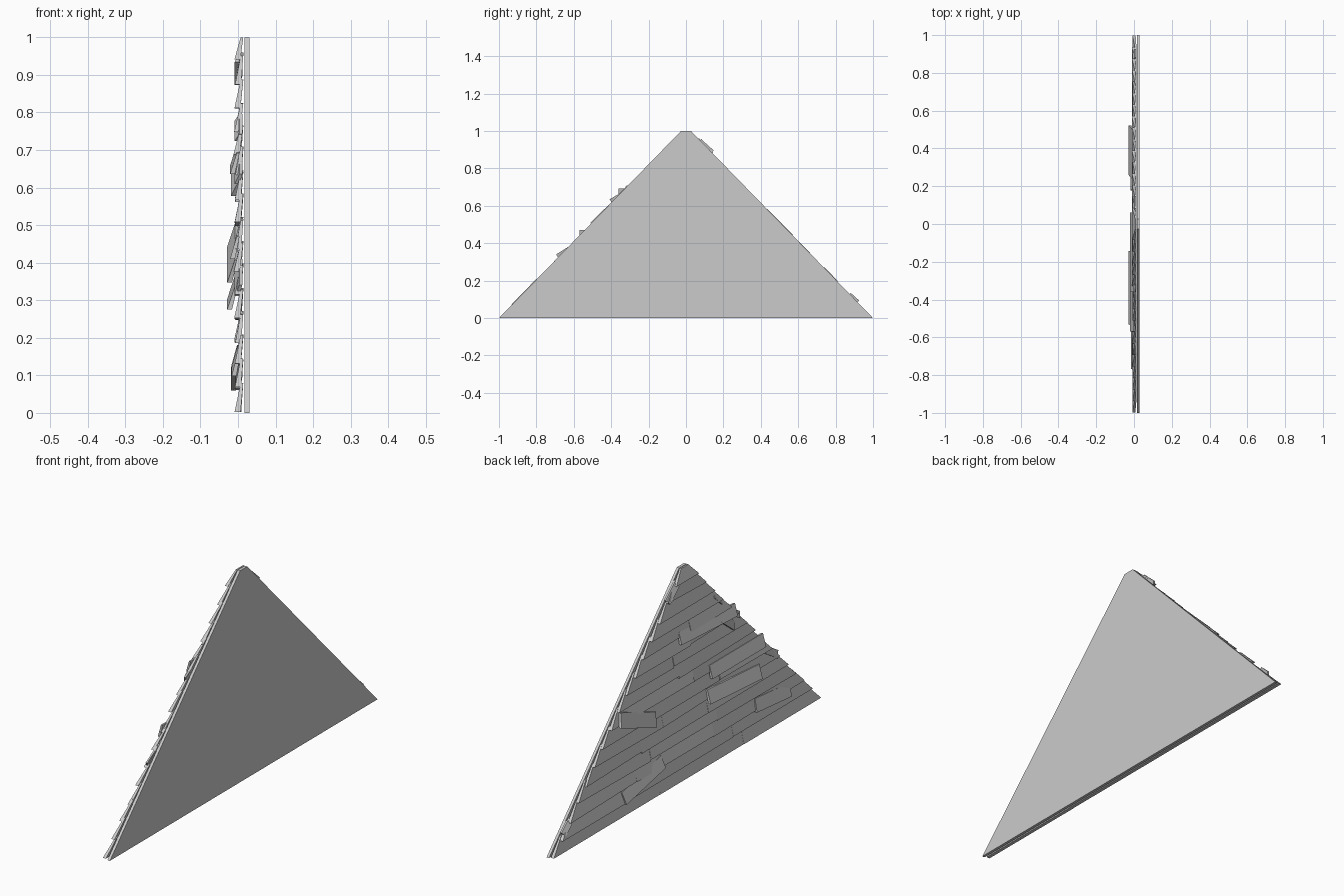
import bpy, bmesh, random
from math import radians, sin, cos

if "Cube" in bpy.data.objects:
    bpy.data.objects.remove(bpy.data.objects["Cube"])

random.seed(4)
ROWS = 16
PITCH = 1.0 / ROWS


def half(z):
    """Half width of the gable at height z."""
    return 1 - 0.973 * max(0, min(1, z))


def make(name, verts, faces):
    me = bpy.data.meshes.new(name)
    me.from_pydata(verts, [], faces)
    bm = bmesh.new()
    bm.from_mesh(me)
    bmesh.ops.recalc_face_normals(bm, faces=bm.faces)
    bm.to_mesh(me)
    bm.free()
    ob = bpy.data.objects.new(name, me)
    bpy.context.collection.objects.link(ob)
    return ob


BOX = [(0, 1, 2, 3), (4, 7, 6, 5), (0, 4, 5, 1), (1, 5, 6, 2), (2, 6, 7, 3), (3, 7, 4, 0)]


def slab(name, quad, outer, inner):
    """quad: (y, z) corners; outer and inner: x at each corner."""
    v = [(x, y, z) for x, (y, z) in zip(outer, quad)]
    v += [(x, y, z) for x, (y, z) in zip(inner, quad)]
    return make(name, v, BOX)


def board(name, quad, push=0.0):
    """Wedge clapboard: thick lower edge leaning out, thin upper edge."""
    slab(name, quad, [-0.009 - push, -0.009 - push, 0.007, 0.007],
         [0.007 - push, 0.007 - push, 0.014, 0.014])


def loose(name, y, z, length, height, angle, push):
    """Crooked board nailed over the rows."""
    a = radians(angle)
    pts = [(-length / 2, -height / 2), (length / 2, -height / 2),
           (length / 2, height / 2), (-length / 2, height / 2)]
    quad = [(y + u * cos(a) - w * sin(a), z + u * sin(a) + w * cos(a)) for u, w in pts]
    slab(name, quad, [-0.013 - push] * 2 + [0.001 - push * 0.6] * 2,
         [-push] * 2 + [0.009 - push * 0.6] * 2)


# Backing wall
slab("gable_panel", [(-1, 0), (1, 0), (0.027, 1), (-0.027, 1)], [0.017] * 4, [0.03] * 4)

# Overlapping clapboard rows, split into uneven lengths
for r in range(ROWS):
    z0 = r * PITCH + 0.003
    z1 = min(z0 + 0.076, 1.0)
    w0, w1 = half(z0), half(z1)
    n = 3 if w0 > 0.6 else 2 if w0 > 0.3 else 1
    cuts = [-1] + [-1 + 2 * (i + random.uniform(-0.25, 0.25)) / n for i in range(1, n)] + [1]
    for i in range(n):
        j = [random.uniform(-0.006, 0.006) if 0 < r < ROWS - 1 else 0 for _ in range(2)]
        a, b = cuts[i], cuts[i + 1]
        # inner joints are upright, outer ends follow the roof slope
        ya = (-w0, -w1) if i == 0 else (a * w0, a * w0)
        yb = (w0, w1) if i == n - 1 else (b * w0, b * w0)
        board(f"clapboard_{r}_{i}",
              [(ya[0], z0 + j[0]), (yb[0], z0 + j[1]),
               (yb[1], z1 + j[1]), (ya[1], z1 + j[0])],
              random.uniform(-0.002, 0.003))

# Crooked repair boards: y, z, length, height, angle, push
repairs = [
    (0.38, 0.425, 0.28, 0.065, 20, 0.016), (-0.34, 0.32, 0.39, 0.062, 4, 0.016),
    (-0.15, 0.675, 0.42, 0.055, 3, 0.008), (-0.30, 0.63, 0.12, 0.04, 38, 0.006),
    (0.33, 0.12, 0.30, 0.06, -12, 0.006), (-0.64, 0.14, 0.26, 0.06, 5, 0.004),
    (-0.37, 0.44, 0.40, 0.06, 0, 0.008),
]
for k, p in enumerate(repairs):
    loose(f"repair_board_{k}", *p)

# Splinters poking past the roof slope: y, z, length, height, angle
for k, (y, z, l, h, a) in enumerate([(-0.63, 0.36, 0.13, 0.035, 32), (-0.24, 0.76, 0.08, 0.025, 42),
                                     (-0.37, 0.64, 0.07, 0.03, 30), (0.105, 0.915, 0.09, 0.03, -42),
                                     (0.895, 0.105, 0.06, 0.025, -42)]):
    loose(f"splinter_{k}", y, z, l, h, a, -0.004)
